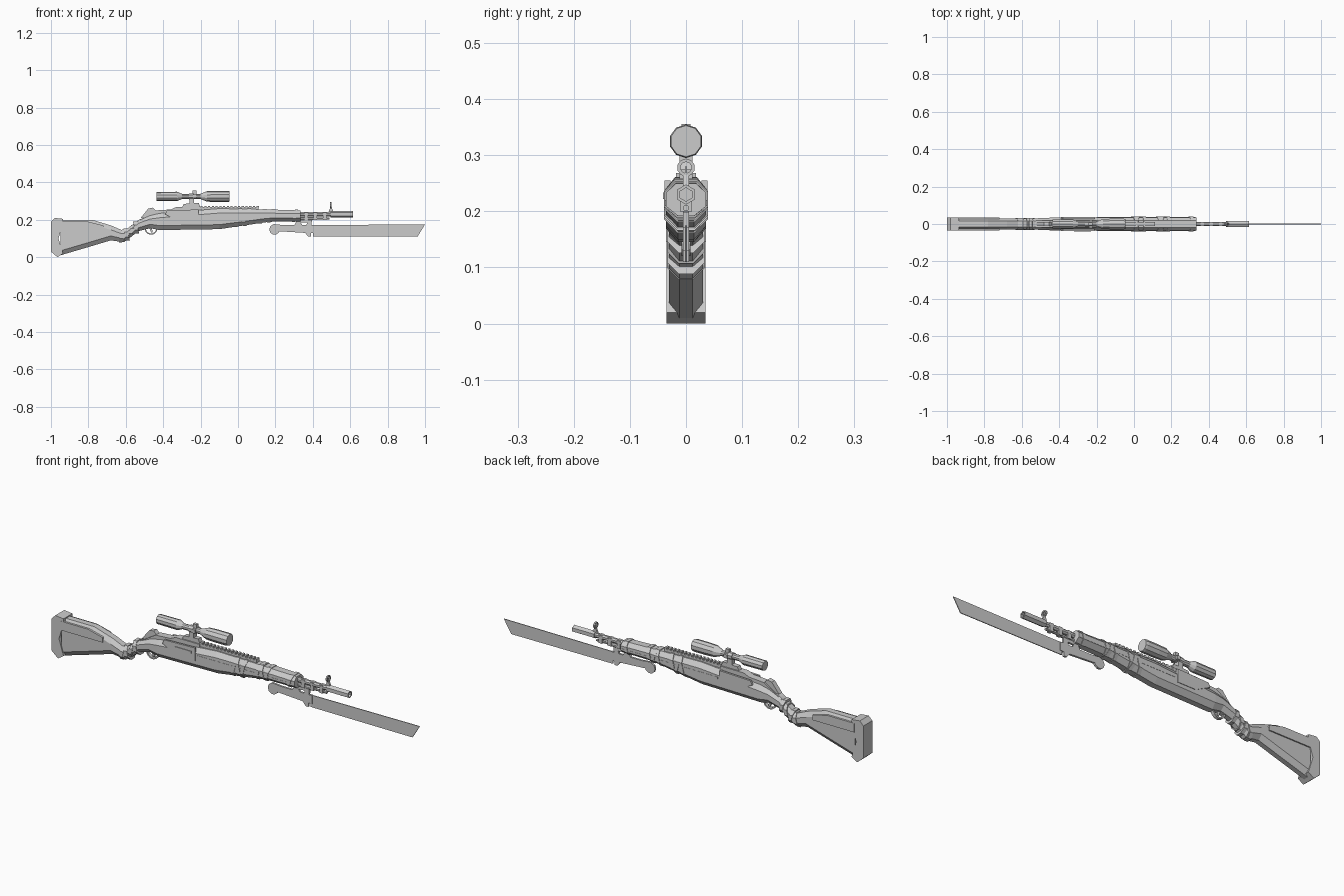
import bpy, bmesh
from math import cos, sin, pi

if "Cube" in bpy.data.objects:
    bpy.data.objects.remove(bpy.data.objects["Cube"])

GREY = (0.6, 0.6, 0.6, 1)
grey = bpy.data.materials.new("plain grey")
grey.use_nodes = True
grey.diffuse_color = GREY
grey.node_tree.nodes["Principled BSDF"].inputs["Base Color"].default_value = GREY

# Shared half widths and heights
SLIM, MEDIUM, WIDE = 0.005, 0.012, 0.036
BORE_Z, SCOPE_Z = 0.23, 0.325


def skin(name, rings, closed=False):
    """Skin a list of point rings; cap the ends unless the rings form a loop."""
    bm = bmesh.new()
    loops = [[bm.verts.new(point) for point in ring] for ring in rings]
    count = len(loops[0])
    pairs = list(zip(loops, loops[1:]))
    if closed:
        pairs.append((loops[-1], loops[0]))
    else:
        bm.faces.new(loops[0])
        bm.faces.new(loops[-1])
    for near, far in pairs:
        for i in range(count):
            j = (i + 1) % count
            bm.faces.new((near[i], near[j], far[j], far[i]))
    bmesh.ops.recalc_face_normals(bm, faces=bm.faces)
    mesh = bpy.data.meshes.new(name)
    bm.to_mesh(mesh)
    bm.free()
    mesh.materials.append(grey)
    bpy.context.collection.objects.link(bpy.data.objects.new(name, mesh))


def plate(name, outline, half=SLIM, y=0):
    """Side outline in x and z, given thickness in y."""
    skin(name, [[(x, y + edge, z) for x, z in outline] for edge in (-half, half)])


def box(name, left, right, low, high, half=SLIM, y=0):
    plate(name, [(left, low), (right, low), (right, high), (left, high)], half, y)


def arc(x, z, radius, start=0, sweep=2 * pi, steps=9):
    """Points along a circular arc in the side plane."""
    angles = [start + sweep * i / steps for i in range(steps + 1)]
    return [(x + radius * cos(a), z + radius * sin(a)) for a in angles]


def lathe(name, z, profile, sides=8, closed=False):
    """Turn (x, radius) pairs about a line along x."""
    turns = [2 * pi * (i + 0.5) / sides for i in range(sides)]
    skin(name, [[(x, r * cos(t), z + r * sin(t)) for t in turns] for x, r in profile],
         closed)


def tube(name, left, right, z, radius, sides=8):
    lathe(name, z, [(left, radius), (right, radius)], sides)


def section(x, bottom, top, grow=0.0, tilt=0.0):
    """Chamfered eight-sided cross-section, slimmer behind the receiver."""
    width = grow + min(WIDE, max(0.03, WIDE + (x + 0.4) / 20))
    bottom, top = bottom - grow, top + grow
    chamfer = (top - bottom) * 0.3
    chamfer = min(chamfer, 0.024)
    half = [(width * 0.4, bottom), (width, bottom + chamfer),
            (width, top - chamfer), (width / 2, top)]
    loop = half + [(-y, z) for y, z in reversed(half)]
    middle = (bottom + top) / 2
    return [(x + tilt * (z - middle), y, z) for y, z in loop]


# Stock from butt to fore end: x, bottom, top
STOCK = [(-0.95, 0.01, 0.2), (-0.78, 0.06, 0.2), (-0.68, 0.09, 0.17),
         (-0.61, 0.08, 0.14), (-0.53, 0.14, 0.2), (-0.47, 0.155, 0.225),
         (-0.42, 0.145, 0.235), (-0.1, 0.15, 0.26), (0.17, 0.19, 0.255),
         (0.335, 0.192, 0.25)]
skin("stock", [section(*station) for station in STOCK])


def stock_at(x):
    """Bottom and top of the stock at any x."""
    for back, front in zip(STOCK, STOCK[1:]):
        if back[0] <= x <= front[0]:
            t = (x - back[0]) / (front[0] - back[0])
            return [p + t * (q - p) for p, q in zip(back[1:], front[1:])]


def wrap(name, start, count):
    """Row of slanted tape bands hugging the stock."""
    for i in range(count):
        x = start + i * 0.025
        tilt = (-1) ** i / 4
        skin(f"{name}_{i + 1}", [section(x + edge, *stock_at(x), 0.003, tilt)
                                 for edge in (-0.009, 0.009)])


wrap("grip_tape", -0.62, 4)
wrap("middle_tape", 0, 3)
wrap("fore_tape", 0.13, 3)
wrap("end_tape", 0.305, 1)

# Butt pad with hooked toe and heel
plate("butt_pad", [(-1, 0.03), (-1, 0.19), (-0.98, 0.21), (-0.935, 0.205),
                   (-0.935, 0.18), (-0.96, 0.1), (-0.935, 0.02), (-0.965, 0)], 0.035)

# Matching details on both flanks
for side, sign in (("left", 1), ("right", -1)):
    plate("cheek_panel_" + side, [(-0.95, 0.145), (-0.72, 0.145), (-0.72, 0.17),
                                  (-0.8, 0.19), (-0.95, 0.19)], SLIM, sign * 0.031)
    plate("receiver_plate_" + side, [(-0.39, 0.23), (-0.31, 0.19), (-0.21, 0.19),
                                     (-0.21, 0.255), (-0.38, 0.25)], SLIM, sign * 0.033)
    box("handguard_strip_" + side, -0.2, 0.33, 0.21, 0.22, SLIM, sign * 0.032)
box("bolt_handle", -0.32, -0.23, 0.222, 0.234, SLIM, -WIDE)

# Receiver top and rear sight
plate("receiver", [(-0.54, 0.19), (-0.2, 0.22), (-0.2, 0.268), (-0.33, 0.268),
                   (-0.36, 0.255), (-0.44, 0.25)], 0.018)
plate("rear_sight", [(-0.52, 0.21), (-0.48, 0.26), (-0.455, 0.265), (-0.41, 0.22)],
      MEDIUM)

# Toothed top rail
box("rail_base", -0.33, 0.11, 0.255, 0.268, MEDIUM)
for i in range(20):
    x = -0.28 + i / 50
    box(f"rail_tooth_{i + 1}", x, x + 0.011, 0.266, 0.275, MEDIUM)

# Trigger inside a half-round guard
outer = arc(-0.465, 0.155, 0.035, pi, pi)
inner = arc(-0.465, 0.155, 0.028, pi, pi)
plate("trigger_guard", outer + inner[::-1], 0.008)
plate("trigger", [(-0.475, 0.16), (-0.46, 0.16), (-0.457, 0.132), (-0.465, 0.132)])

# Scope with mount, ring and turret knobs
lathe("scope", SCOPE_Z, [(-0.435, 0.024), (-0.325, 0.025), (-0.3, 0.014), (-0.2, 0.014),
                         (-0.165, 0.028), (-0.12, 0.03), (-0.055, 0.03), (-0.045, 0.028)], 10)
plate("scope_mount_foot", [(-0.3, 0.265), (-0.2, 0.265), (-0.21, 0.29), (-0.29, 0.285)],
      MEDIUM)
box("scope_mount_post", -0.26, -0.235, 0.28, 0.315, MEDIUM)
tube("scope_ring", -0.262, -0.238, SCOPE_Z, 0.018)
box("scope_turret", -0.242, -0.222, SCOPE_Z, 0.356, 0.008)
box("scope_side_knob", -0.24, -0.222, 0.316, 0.334, 0.021)

# Barrel, gas tube and clamps
tube("barrel", 0.3, 0.5, BORE_Z, MEDIUM)
tube("gas_cylinder", 0.3, 0.41, 0.206, 0.009)
tube("gas_rod", 0.4, 0.49, 0.206, 0.006)
for i in range(3):
    x = 0.355 + i / 20
    box(f"barrel_clamp_{i + 1}", x, x + 0.018, 0.2, 0.24, 0.011)

# Six-sided hollow muzzle
lathe("muzzle", BORE_Z, [(0.495, 0.018), (0.615, 0.018), (0.615, MEDIUM),
                         (0.56, MEDIUM), (0.56, SLIM)], 6)

# Front sight: post, ring and pin
plate("front_sight_post", [(0.48, BORE_Z), (0.515, BORE_Z), (0.501, 0.265), (0.493, 0.265)])
lathe("front_sight_ring", 0.278, [(0.492, 0.016), (0.5, 0.016), (0.5, 0.01), (0.492, 0.01)],
      10, closed=True)
box("front_sight_pin", 0.494, 0.498, 0.262, 0.28, 0.002)

# Bayonet: round pommel, grip, guard, lugs and thin blade
plate("bayonet_pommel", arc(0.195, 0.148, 0.028, steps=10)[:-1])
plate("bayonet_grip", [(0.19, 0.177), (0.2, 0.14), (0.36, 0.13), (0.41, 0.13),
                       (0.41, 0.172), (0.24, 0.172)])
plate("bayonet_guard", [(0.36, 0.13), (0.375, 0.11), (0.39, 0.11), (0.395, 0.2),
                        (0.375, 0.2), (0.365, 0.17)])
plate("bayonet_hook", [(0.3, 0.17), (0.345, 0.17), (0.33, 0.195), (0.315, 0.195)])
box("bayonet_lug", 0.31, 0.39, 0.185, 0.203)
plate("bayonet_blade", [(0.4, 0.112), (0.96, 0.11), (1, 0.175), (0.4, 0.172)], 0.002)
